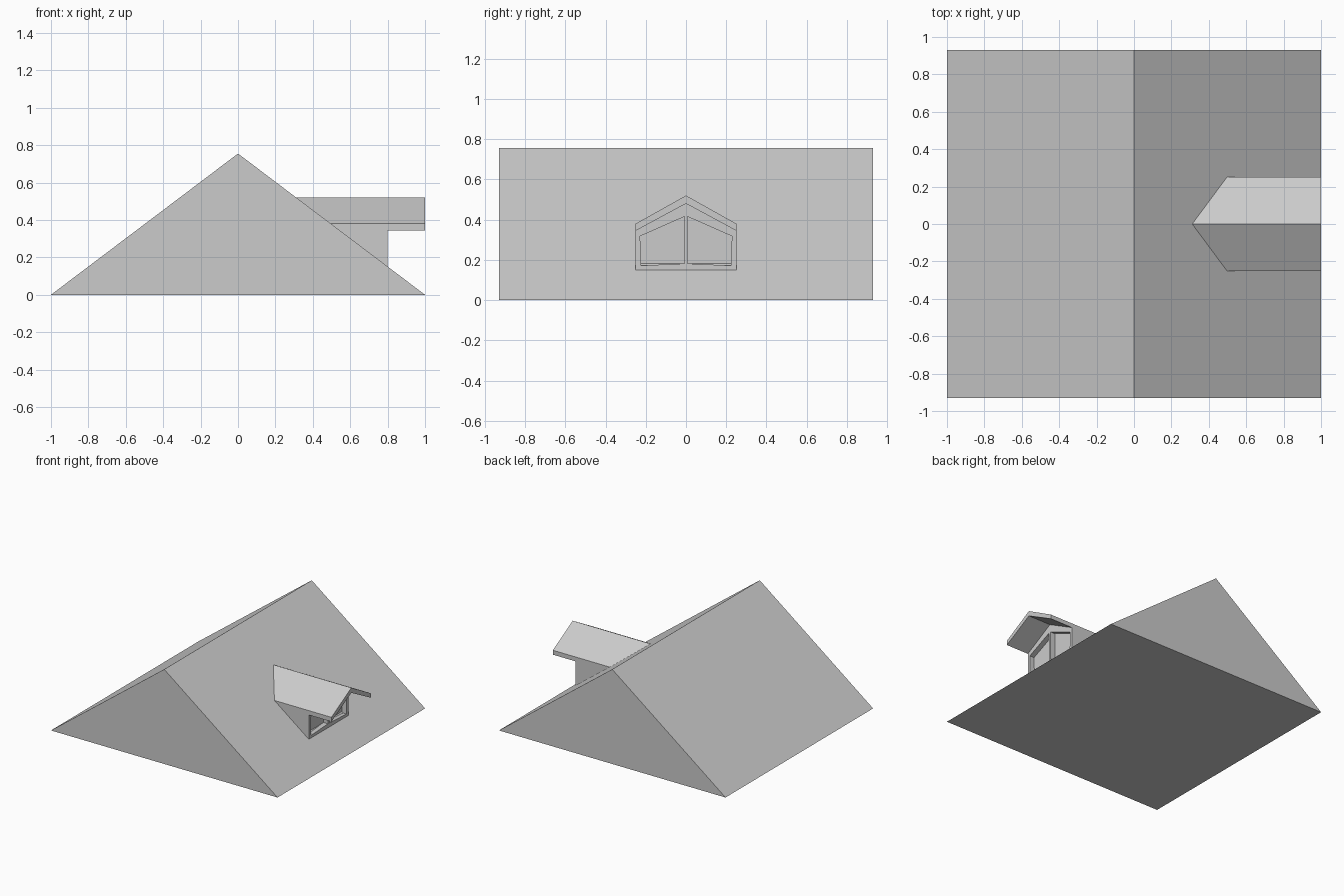
import bpy, bmesh

if "Cube" in bpy.data.objects:
    bpy.data.objects.remove(bpy.data.objects["Cube"])

HALF, DEPTH, RIDGE = 1.0, 0.93, 0.755


def slope_x(z, sink=0.01):
    """x on the right-hand roof slope at height z, sunk slightly inside."""
    return HALF * (1 - z / RIDGE) - sink


def make_object(name, bm):
    bmesh.ops.recalc_face_normals(bm, faces=bm.faces)
    me = bpy.data.meshes.new(name)
    bm.to_mesh(me)
    bm.free()
    ob = bpy.data.objects.new(name, me)
    bpy.context.collection.objects.link(ob)
    return ob


def loft(bm, ring_a, ring_b):
    """Closed solid between two matching rings of points."""
    a = [bm.verts.new(p) for p in ring_a]
    b = [bm.verts.new(p) for p in ring_b]
    n = len(a)
    bm.faces.new(a)
    bm.faces.new(b[::-1])
    for i in range(n):
        bm.faces.new((a[i], b[i], b[(i + 1) % n], a[(i + 1) % n]))


def along_x(bm, profile, front, back):
    """Extrude a (y, z) profile from x = front to x = back(z)."""
    loft(bm, [(front, y, z) for y, z in profile],
         [(back(z), y, z) for y, z in profile])


# main gable roof
bm = bmesh.new()
gable = [(-HALF, 0), (HALF, 0), (0, RIDGE)]
loft(bm, [(x, -DEPTH, z) for x, z in gable], [(x, DEPTH, z) for x, z in gable])
make_object("main_roof", bm)

# dormer roof slab, ending on the main slope
bm = bmesh.new()
along_x(bm, [(-0.25, 0.345), (-0.25, 0.38), (0, 0.52), (0.25, 0.38),
             (0.25, 0.345), (0, 0.48)], 1.0, slope_x)
make_object("dormer_roof", bm)

# dormer walls under the slab
bm = bmesh.new()
along_x(bm, [(-0.25, 0.145), (0.25, 0.145), (0.25, 0.345), (0, 0.48),
             (-0.25, 0.345)], 0.8, lambda z: slope_x(z, 0.02))
walls = make_object("dormer_walls", bm)

# two mirrored window recesses
bm = bmesh.new()
for s in (-1, 1):
    along_x(bm, [(s * y, z) for y, z in
                 [(0.008, 0.182), (0.224, 0.172), (0.228, 0.318), (0.008, 0.415)]],
            0.9, lambda z: 0.76)
cutter = make_object("window_cutter", bm)
cutter.hide_render = True
cutter.hide_viewport = True
mod = walls.modifiers.new("windows", 'BOOLEAN')
mod.operation = 'DIFFERENCE'
mod.solver = 'EXACT'
mod.object = cutter
